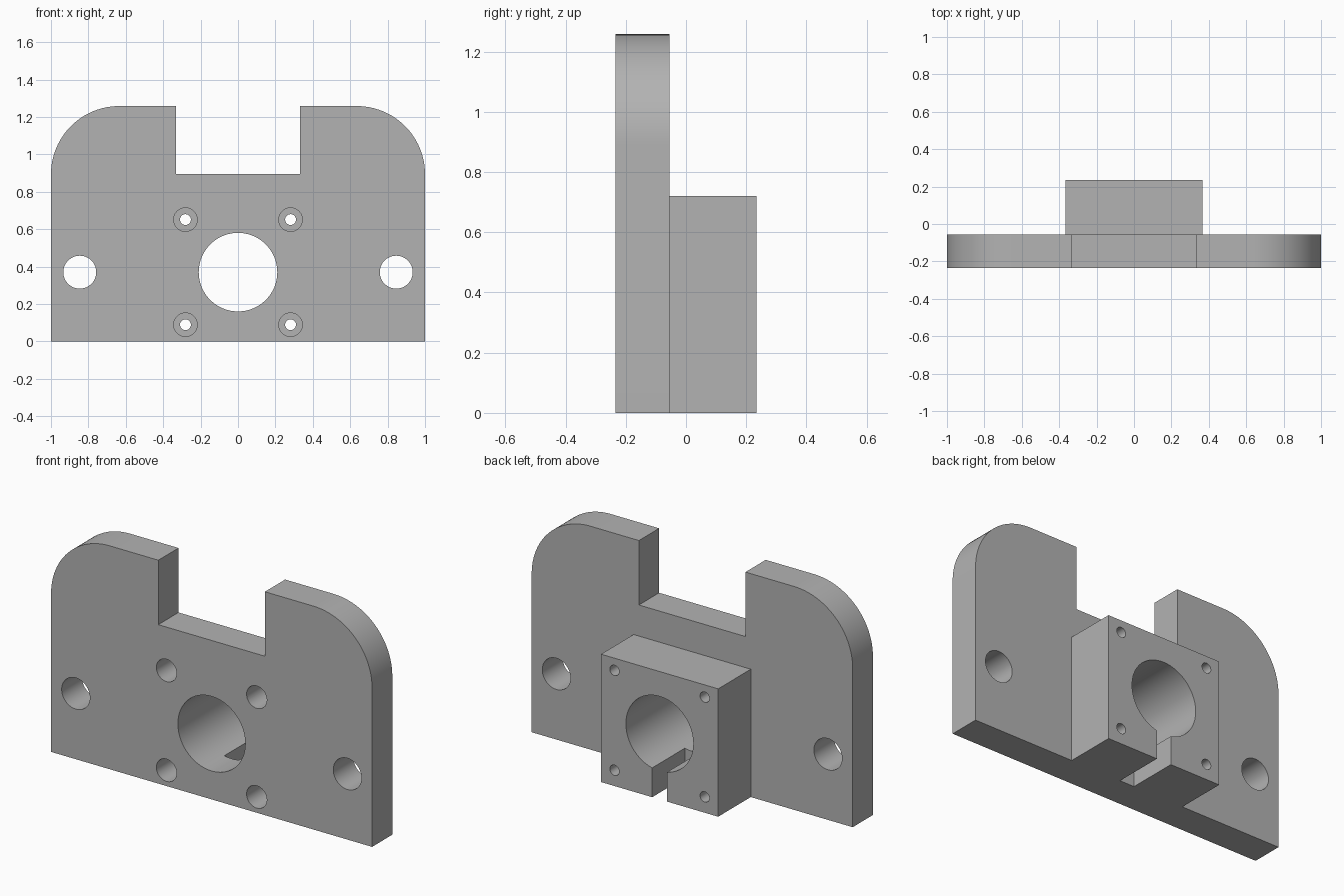
import bpy
import bmesh
from math import sin, cos, pi, radians

cube = bpy.data.objects.get("Cube")
if cube:
    bpy.data.objects.remove(cube, do_unlink=True)

grey = bpy.data.materials.new("plain grey")
grey.use_nodes = True
COLOUR = (0.45, 0.45, 0.45, 1)
grey.diffuse_color = COLOUR
grey.node_tree.nodes["Principled BSDF"].inputs["Base Color"].default_value = COLOUR

FRONT, STEP, BACK = -0.235, -0.055, 0.235   # depths of the plate and block faces
BORE_Z = 0.37


def prism(name, outline, y0, y1):
    """Extrude an (x, z) outline from y0 to y1."""
    bm = bmesh.new()
    face = bm.faces.new([bm.verts.new((x, y0, z)) for x, z in outline])
    new = bmesh.ops.extrude_face_region(bm, geom=[face])["geom"]
    moved = [v for v in new if isinstance(v, bmesh.types.BMVert)]
    bmesh.ops.translate(bm, verts=moved, vec=(0, y1 - y0, 0))
    bmesh.ops.recalc_face_normals(bm, faces=bm.faces)
    mesh = bpy.data.meshes.new(name)
    bm.to_mesh(mesh)
    bm.free()
    mesh.materials.append(grey)
    obj = bpy.data.objects.new(name, mesh)
    bpy.context.collection.objects.link(obj)
    return obj


def rect(x, z0, z1):
    return [(-x, z0), (x, z0), (x, z1), (-x, z1)]


def arc(x, z, r, a0, a1, n):
    return [(x + r * cos(a0 + (a1 - a0) * i / n),
             z + r * sin(a0 + (a1 - a0) * i / n)) for i in range(n + 1)]


def combine(target, other, operation):
    """Apply a boolean and discard the second solid."""
    mod = target.modifiers.new(operation.lower(), 'BOOLEAN')
    mod.operation = operation
    mod.solver = 'EXACT'
    mod.object = other
    bpy.context.view_layer.objects.active = target
    bpy.ops.object.modifier_apply(modifier=mod.name)
    bpy.data.objects.remove(other, do_unlink=True)


def drill(target, x, z, r, y0, y1, n=64):
    circle = arc(x, z, r, 0, 2 * pi, n)[:-1]
    combine(target, prism("drill", circle, y0, y1), 'DIFFERENCE')


# Plate with rounded shoulders and a central top notch
half = [(1, 0)] + arc(0.635, 0.893, 0.365, 0, pi / 2, 24) + [(0.332, 1.258), (0.332, 0.895)]
outline = half + [(-x, z) for x, z in reversed(half)]
bracket = prism("mounting_bracket", outline, FRONT, STEP)

# Rear block with a slot from its underside into the bore
block = prism("rear_block", rect(0.365, 0, 0.72), STEP - 0.05, BACK)
slot = prism("slot_cutter", rect(0.046, -0.1, 0.25), STEP - 0.2, BACK + 0.1)
combine(block, slot, 'DIFFERENCE')
combine(bracket, block, 'UNION')

# Main bore and the two side holes
drill(bracket, 0, BORE_Z, 0.21, FRONT - 0.1, BACK + 0.1, 96)
for side in (-1, 1):
    drill(bracket, side * 0.846, BORE_Z, 0.088, FRONT - 0.1, BACK + 0.1)
    # Counterbored screw holes
    for dz in (-0.281, 0.281):
        x, z = side * 0.281, BORE_Z + dz
        drill(bracket, x, z, 0.063, FRONT - 0.1, STEP, 48)
        drill(bracket, x, z, 0.029, FRONT - 0.1, BACK + 0.1, 32)

# Smooth curved walls, crisp edges
bpy.ops.object.select_all(action='DESELECT')
bracket.select_set(True)
bpy.context.view_layer.objects.active = bracket
bpy.ops.object.shade_smooth_by_angle(angle=radians(30))
